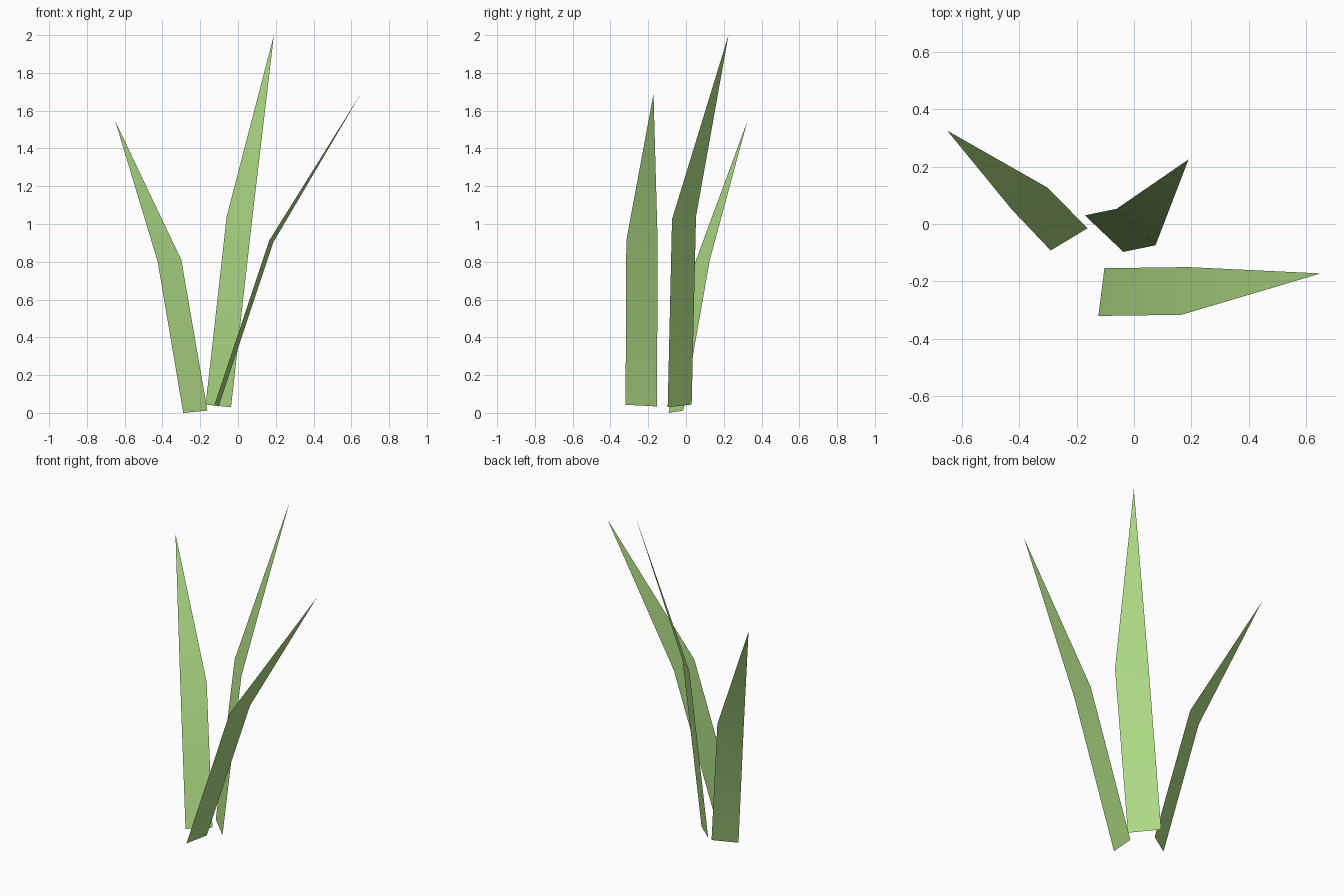
import bpy

if "Cube" in bpy.data.objects:
    bpy.data.objects.remove(bpy.data.objects["Cube"])

# One leaf-green colour for all blades
green = bpy.data.materials.new("leaf_green")
green.diffuse_color = (0.42, 0.70, 0.23, 1.0)
green.use_nodes = True
green.node_tree.nodes["Principled BSDF"].inputs["Base Color"].default_value = green.diffuse_color


def blade(name, base, bend, tip):
    """Thin grass blade: a lower strip from base edge to bend edge, then a pointed tip."""
    mesh = bpy.data.meshes.new(name)
    mesh.from_pydata([*base, *bend, tip], [], [(0, 1, 3, 2), (2, 3, 4)])
    mesh.materials.append(green)
    for face in mesh.polygons:
        face.use_smooth = True
    obj = bpy.data.objects.new(name, mesh)
    bpy.context.collection.objects.link(obj)
    return obj


# Left blade, leaning left and back
blade("left_blade",
      [(-0.29, -0.092, 0.0), (-0.162, -0.015, 0.012)],
      [(-0.425, 0.05, 0.80), (-0.30, 0.126, 0.81)],
      (-0.65, 0.325, 1.545))

# Tall middle blade, leaning right and back
blade("tall_blade",
      [(-0.171, 0.03, 0.044), (-0.037, -0.097, 0.03)][::-1],
      [(-0.06, 0.053, 1.04), (0.075, -0.074, 1.025)][::-1],
      (0.19, 0.225, 2.0))
bpy.data.objects["tall_blade"].data.flip_normals()

# Right blade, leaning strongly right
blade("right_blade",
      [(-0.124, -0.32, 0.043), (-0.103, -0.154, 0.034)],
      [(0.165, -0.316, 0.912), (0.187, -0.15, 0.903)],
      (0.65, -0.172, 1.69))
